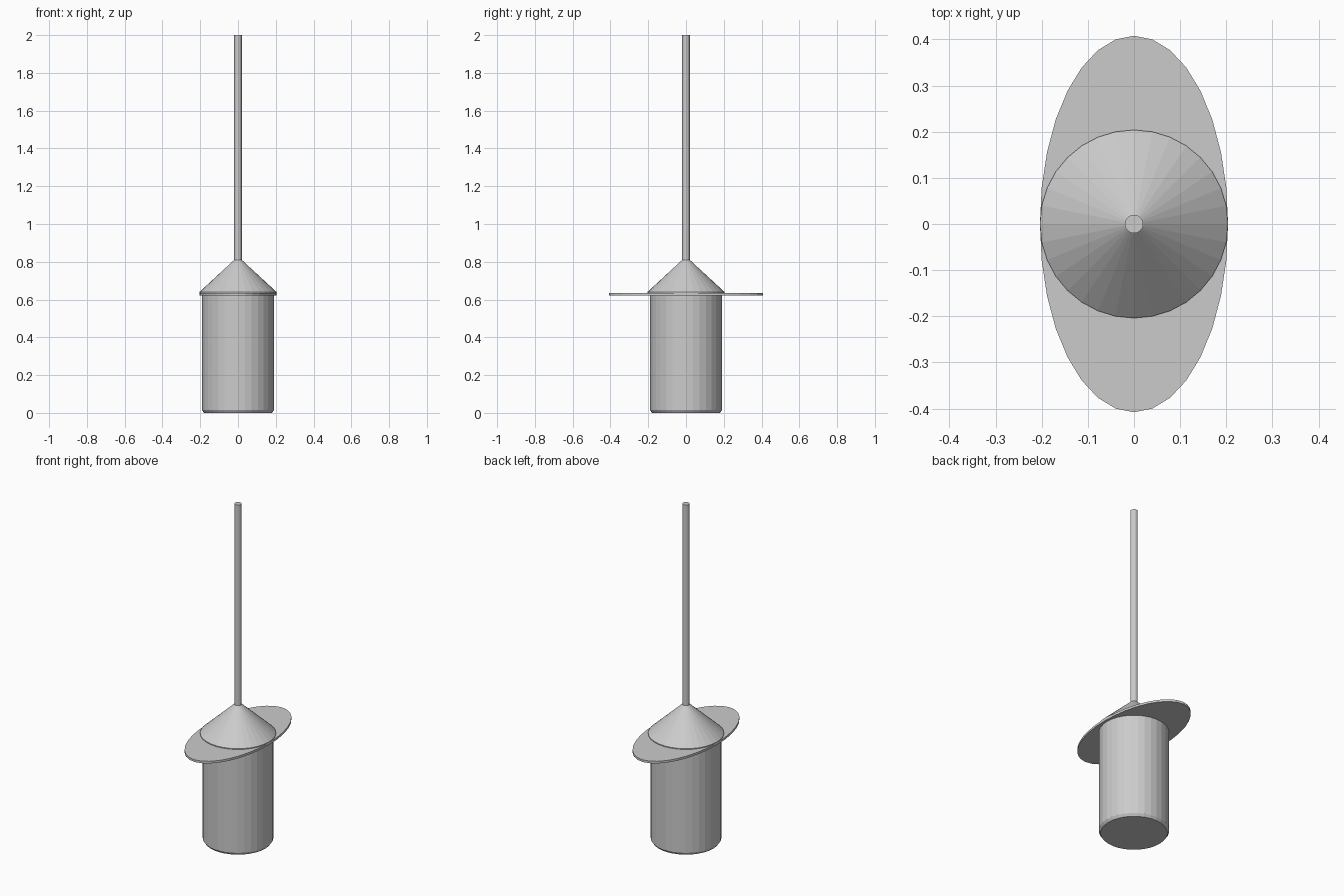
import bpy, bmesh
from math import sin, cos, tau

if "Cube" in bpy.data.objects:
    bpy.data.objects.remove(bpy.data.objects["Cube"])

SIDES = 32


def turned(name, profile, stretch_y=1.0):
    """Closed, flat-faced solid from (radius, z) rings, optionally oval."""
    bm = bmesh.new()
    rings = [[bm.verts.new((r * cos(tau * i / SIDES), r * stretch_y * sin(tau * i / SIDES), z))
              for i in range(SIDES)] for r, z in profile]
    for low, high in zip(rings, rings[1:]):
        for i in range(SIDES):
            j = (i + 1) % SIDES
            bm.faces.new((low[i], low[j], high[j], high[i]))
    bm.faces.new(rings[0][::-1])
    bm.faces.new(rings[-1])
    mesh = bpy.data.meshes.new(name)
    bm.to_mesh(mesh)
    bm.free()
    obj = bpy.data.objects.new(name, mesh)
    bpy.context.collection.objects.link(obj)
    return obj


# Cylinder body with chamfered bottom rim
turned("body", [(0.18, 0.0), (0.19, 0.015), (0.19, 0.625)])
# Thin oval plate
turned("oval_plate", [(0.204, 0.622), (0.204, 0.635)], stretch_y=2.0)
# Conical cap
turned("cone_cap", [(0.204, 0.634), (0.204, 0.64), (0.02, 0.81)])
# Long slim rod
turned("rod", [(0.02, 0.80), (0.02, 2.0)])
